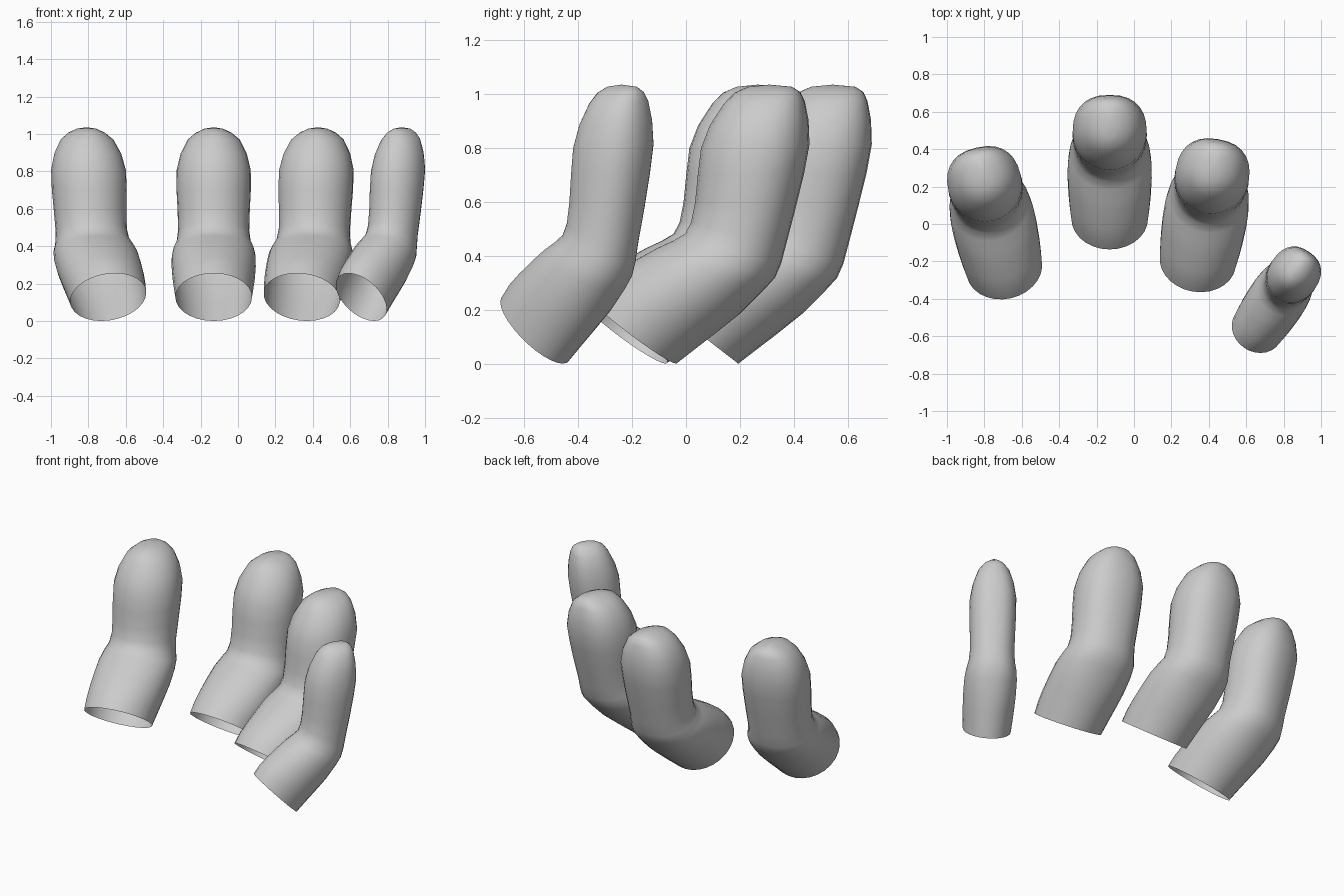
import bpy, bmesh, math
from mathutils import Vector, Matrix

if "Cube" in bpy.data.objects:
    bpy.data.objects.remove(bpy.data.objects["Cube"])

SEGS = 28
# sections along the digit: front (y, z), back (y, z), half width, back squareness
SECTIONS = [
    (-.140, .255, .190, .000, .205, 2.0),
    (-.090, .305, .255, .050, .213, 2.0),
    (-.030, .345, .330, .107, .220, 2.0),
    (.050, .392, .430, .187, .225, 2.1),
    (.120, .430, .510, .267, .224, 2.2),
    (.180, .457, .557, .318, .215, 2.2),
    (.225, .483, .580, .370, .198, 2.2),
    (.248, .525, .600, .445, .190, 2.2),
    (.263, .600, .635, .580, .193, 2.3),
    (.273, .700, .667, .710, .199, 2.3),
    (.285, .800, .686, .815, .198, 2.4),
    (.318, .885, .683, .905, .177, 2.4),
    (.370, .965, .670, .975, .139, 2.4),
    (.410, 1.006, .655, 1.008, .095, 2.4),
    (.460, 1.028, .625, 1.028, .050, 2.2),
]
TIP = (0, .54, 1.036)


def power(v, e):
    return math.copysign(abs(v) ** e, v)


def ring_points(fy, fz, by, bz, w, n):
    front, back = Vector((0, fy, fz)), Vector((0, by, bz))
    mid, axis = (front + back) / 2, (back - front) / 2
    pts = []
    for i in range(SEGS):
        a = 2 * math.pi * i / SEGS
        e = 2 / (n if math.sin(a) > 0 else 2)
        pts.append(mid + axis * power(math.sin(a), e)
                   + Vector((w * power(math.cos(a), e), 0, 0)))
    return pts


def make_digit(name, angle, sx, sy, cx, cy):
    """Loft the sections, turn about z, and centre the bounds on (cx, cy)."""
    bm = bmesh.new()
    rings = [[bm.verts.new(p) for p in ring_points(*s)] for s in SECTIONS]
    for r0, r1 in zip(rings, rings[1:]):
        for i in range(SEGS):
            j = (i + 1) % SEGS
            bm.faces.new((r0[i], r0[j], r1[j], r1[i]))
    tip = bm.verts.new(TIP)
    for i in range(SEGS):
        bm.faces.new((rings[-1][i], rings[-1][(i + 1) % SEGS], tip))
    turn = Matrix.Rotation(math.radians(angle), 4, 'Z') @ Matrix.Diagonal((sx, sy, 1, 1))
    bm.transform(turn)
    xs = [v.co.x for v in bm.verts]
    ys = [v.co.y for v in bm.verts]
    shift = Vector((cx - (min(xs) + max(xs)) / 2, cy - (min(ys) + max(ys)) / 2, 0))
    bmesh.ops.translate(bm, verts=bm.verts, vec=shift)
    for f in bm.faces:
        f.smooth = True
    bm.normal_update()
    mesh = bpy.data.meshes.new(name)
    bm.to_mesh(mesh)
    bm.free()
    bpy.context.collection.objects.link(bpy.data.objects.new(name, mesh))


# three large digits and one smaller, turned outward, open at the base
make_digit("outer_left_digit", 13, 1, 1, -.745, .007)
make_digit("middle_left_digit", 0, 1, 1, -.130, .277)
make_digit("middle_right_digit", -9.5, 1, 1, .378, .047)
make_digit("small_right_digit", -34, .69, .75, .762, -.405)
